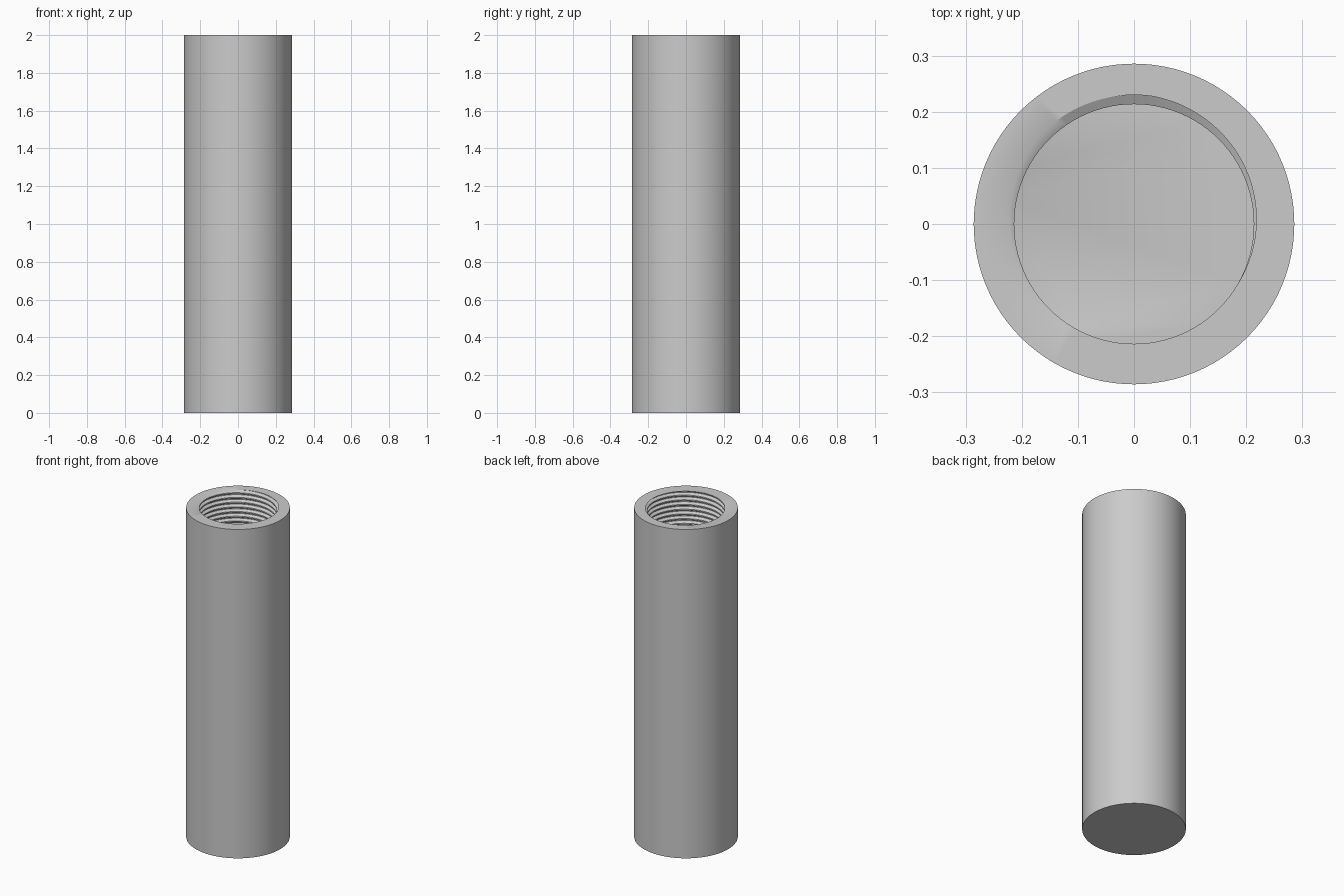
import bpy, bmesh
from math import cos, sin, tau, radians

cube = bpy.data.objects.get("Cube")
if cube:
    bpy.data.objects.remove(cube)

SEGMENTS = 96
HEIGHT, OUTER = 2.0, 0.2857
PITCH, CREST, ROOT = 0.0286, 0.2135, 0.2300
FLOOR = HEIGHT - 20 * PITCH
START = radians(105)          # direction in which the groove meets the top

# Thread profile for one turn: (fraction of pitch from groove centre, radius)
PROFILE = [(-0.0625, ROOT), (0.0625, ROOT), (0.375, CREST), (0.625, CREST)]

steel = bpy.data.materials.new("grey_steel")
steel.use_nodes = True
colour = (0.6, 0.6, 0.6, 1)
steel.diffuse_color = colour
steel.node_tree.nodes["Principled BSDF"].inputs["Base Color"].default_value = colour

bm = bmesh.new()


def ring(radius, z):
    return [bm.verts.new((radius * cos(tau * i / SEGMENTS),
                          radius * sin(tau * i / SEGMENTS), z))
            for i in range(SEGMENTS)]


def rim_edges(z):
    return [e for e in bm.edges if e.is_boundary
            and all(abs(v.co.z - z) < 1e-5 for v in e.verts)]


# Helical bore wall, longer than needed at both ends
columns = []
for i in range(SEGMENTS + 1):
    turn = i / SEGMENTS
    angle = START + tau * turn
    columns.append([bm.verts.new((r * cos(angle), r * sin(angle),
                                  HEIGHT + PITCH * (k + f + turn)))
                    for k in range(-23, 3) for f, r in PROFILE])
for a, b in zip(columns, columns[1:]):
    for j in range(len(a) - 1):
        bm.faces.new((a[j], b[j], b[j + 1], a[j + 1]))
bmesh.ops.remove_doubles(bm, verts=bm.verts[:], dist=1e-5)

# Trim the bore flat at the mouth and at its floor
for z, direction in ((HEIGHT, 1), (FLOOR, -1)):
    bmesh.ops.bisect_plane(bm, geom=bm.verts[:] + bm.edges[:] + bm.faces[:],
                           dist=1e-6, plane_co=(0, 0, z),
                           plane_no=(0, 0, direction), clear_outer=True)
bmesh.ops.triangle_fill(bm, use_beauty=True, edges=rim_edges(FLOOR))

# Outer wall and closed base
low, high = ring(OUTER, 0), ring(OUTER, HEIGHT)
for i in range(SEGMENTS):
    j = (i + 1) % SEGMENTS
    bm.faces.new((low[i], low[j], high[j], high[i]))
bm.faces.new(low[::-1])

# Flat annular top between the outer wall and the thread
bmesh.ops.triangle_fill(bm, use_beauty=True, edges=rim_edges(HEIGHT))
bmesh.ops.recalc_face_normals(bm, faces=bm.faces[:])

mesh = bpy.data.meshes.new("threaded_sleeve")
bm.to_mesh(mesh)
bm.free()
mesh.materials.append(steel)
sleeve = bpy.data.objects.new("threaded_sleeve", mesh)
bpy.context.collection.objects.link(sleeve)

bpy.ops.object.select_all(action='DESELECT')
sleeve.select_set(True)
bpy.context.view_layer.objects.active = sleeve
bpy.ops.object.shade_smooth_by_angle(angle=radians(30))
